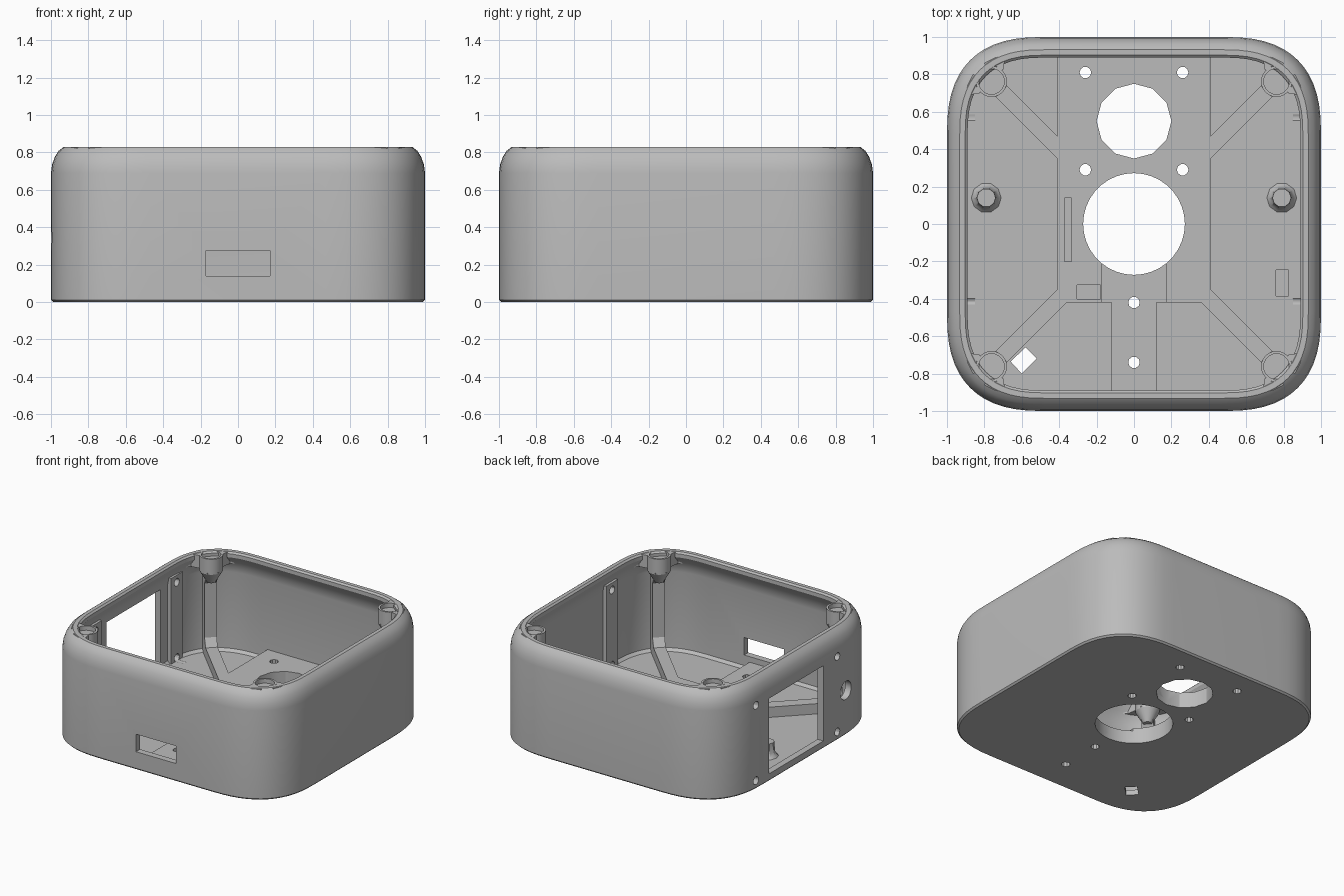
import bpy, bmesh, math
from mathutils import Matrix, Vector

if "Cube" in bpy.data.objects:
    bpy.data.objects.remove(bpy.data.objects["Cube"])

grey = bpy.data.materials.new("plain_grey")
grey.diffuse_color = (0.5, 0.5, 0.5, 1)
grey.use_nodes = True
grey.node_tree.nodes["Principled BSDF"].inputs["Base Color"].default_value = grey.diffuse_color


def finish(name, bm, helper=False):
    bmesh.ops.recalc_face_normals(bm, faces=bm.faces)
    me = bpy.data.meshes.new(name)
    bm.to_mesh(me)
    bm.free()
    ob = bpy.data.objects.new(name, me)
    bpy.context.collection.objects.link(ob)
    if helper:
        ob.hide_render = True
    else:
        me.materials.append(grey)
    return ob


def loft(bm, rings):
    """Join closed rings of points and cap both ends."""
    vs = [[bm.verts.new(p) for p in r] for r in rings]
    n = len(vs[0])
    for a, b in zip(vs, vs[1:]):
        for i in range(n):
            bm.faces.new((a[i], a[(i + 1) % n], b[(i + 1) % n], b[i]))
    bm.faces.new(vs[0][::-1])
    bm.faces.new(vs[-1])


def prism(bm, poly, z0, z1):
    loft(bm, [[(x, y, z) for x, y in poly] for z in (z0, z1)])


def box(bm, x0, x1, y0, y1, z0, z1):
    prism(bm, [(x0, y0), (x1, y0), (x1, y1), (x0, y1)], z0, z1)


def turned(bm, x, y, profile, sides):
    """Stack of circles, profile is (radius, z)."""
    loft(bm, [[(x + r * math.cos(math.tau * i / sides), y + r * math.sin(math.tau * i / sides), z)
               for i in range(sides)] for r, z in profile])


def drill_x(bm, x0, x1, y, z, r, sides=12):
    loft(bm, [[(x, y + r * math.cos(math.tau * i / sides), z + r * math.sin(math.tau * i / sides))
               for i in range(sides)] for x in (x0, x1)])


def outline(inset, z, steps=14):
    """Square with soft superellipse corners."""
    pts = []
    for q in range(4):
        for i in range(steps + 1):
            t = math.pi / 2 * i / steps
            r = 0.53 - inset
            x = 0.47 + r * max(math.cos(t), 0) ** (2 / 2.6)
            y = 0.47 + r * max(math.sin(t), 0) ** (2 / 2.6)
            for _ in range(q):
                x, y = -y, x
            pts.append((x, y, z))
    return pts


def cut(ob, *cutters):
    for c in cutters:
        m = ob.modifiers.new("cut", 'BOOLEAN')
        m.operation, m.solver, m.object = 'DIFFERENCE', 'EXACT', c
    bpy.context.view_layer.update()
    dg = bpy.context.evaluated_depsgraph_get()
    me = bpy.data.meshes.new_from_object(ob.evaluated_get(dg))
    ob.modifiers.clear()
    ob.data = me


# Hollow shell: outside wall, rolled rim, inside wall, floor
bm = bmesh.new()
loft(bm, [outline(i, z) for i, z in [
    (.012, 0), (0, .012), (0, .69), (.006, .735), (.02, .775), (.04, .808), (.068, .83),
    (.097, .83), (.11, .818), (.11, .79), (.08, .74), (.06, .70), (.05, .65),
    (.05, .06), (.07, .04)]])
shell = finish("shell", bm)

# Raised mounting plate and cable strip
bm = bmesh.new()
prism(bm, [(-.41, -.37), (-.36, -.42), (.36, -.42), (.41, -.37), (.41, .945), (-.41, .945)], .02, .12)
plate = finish("mounting_plate", bm)
bm = bmesh.new()
box(bm, -.12, .12, -.945, -.415, .02, .10)
strip = finish("cable_strip", bm)

# Diagonal corner ribs, climbing the wall to the bosses
bm = bmesh.new()
rib = [(.5, .02), (1.2, .02), (1.2, .72), (1.0, .72), (1.1, .6), (1.1, .18), (1.06, .119), (.5, .119)]
for k in range(4):
    a = math.pi / 4 + k * math.pi / 2
    d, s = Vector((math.cos(a), math.sin(a), 0)), Vector((-math.sin(a), math.cos(a), 0))
    loft(bm, [[d * t + s * w + Vector((0, 0, z)) for t, z in rib] for w in (-.043, .043)])
ribs = finish("corner_ribs", bm)

# Corner bosses with shallow round pockets on top, webbed to the rim
bm = bmesh.new()
for sx in (-1, 1):
    for sy in (-1, 1):
        turned(bm, sx * .762, sy * .762, [(.03, .62), (.083, .71), (.083, .829), (.068, .829), (.068, .795)], 24)
bosses = finish("corner_bosses", bm)
bm = bmesh.new()
for sx in (-1, 1):
    for sy in (-1, 1):
        for flip in (False, True):
            p = [(.66, .905), (.69, .885), (.70, .82), (.74, .845), (.79, .835), (.80, .86), (.74, .89)]
            prism(bm, [(sx * (y if flip else x), sy * (x if flip else y)) for x, y in p], .73, .828)
webs = finish("boss_webs", bm)

# Two flared posts on the floor
bm = bmesh.new()
for sx in (-1, 1):
    turned(bm, sx * .79, .14, [(.085, .035), (.07, .05), (.055, .075), (.05, .15)], 10)
posts = finish("posts", bm)

# Vertical screw bars inside both side walls
bm = bmesh.new()
for sx in (-1, 1):
    for y in (-.415, .57):
        box(bm, *sorted((sx * .92, sx * .965)), y - .07, y + .07, .03, .7)
bars = finish("screw_bars", bm)

# Cutters: holes through the floor
bm = bmesh.new()
turned(bm, 0, 0, [(.272, -.1), (.272, .3)], 36)
turned(bm, 0, .55, [(.2, -.1), (.2, .3)], 12)
for x, y in [(-.26, .81), (.26, .81), (-.26, .29), (.26, .29), (0, -.42), (0, -.74)]:
    turned(bm, x, y, [(.031, -.1), (.031, .3)], 10)
prism(bm, [(-.58, -.66), (-.66, -.735), (-.60, -.80), (-.52, -.72)], -.1, .3)
floor_holes = finish("floor_hole_cutter", bm, True)

# Cutters: side window, its screws, round socket and front slot
bm = bmesh.new()
box(bm, -1.2, -.85, -.244, .415, .06, .64)
for y in (-.415, .57):
    for z in (.065, .645):
        drill_x(bm, -1.2, -.85, y, z, .03)
        drill_x(bm, .85, .955, y, z, .03)
drill_x(bm, -1.2, -.85, -.52, .345, .07, 24)
box(bm, -.17, .17, -1.2, -.85, .14, .275)
wall_holes = finish("wall_hole_cutter", bm, True)

# Cutters: shallow pockets and the cable channel
bm = bmesh.new()
box(bm, -.372, -.335, -.2, .14, .09, .3)
box(bm, -.305, -.18, -.4, -.325, .09, .3)
box(bm, .76, .825, -.385, -.245, .025, .3)
pockets = finish("pocket_cutter", bm, True)
bm = bmesh.new()
box(bm, -.17, .17, -.5, -.1, .10, .3)
channel = finish("channel_cutter", bm, True)

cut(shell, floor_holes, wall_holes, pockets)
cut(plate, floor_holes, pockets, channel)
cut(strip, floor_holes)
cut(bars, wall_holes)
for c in (floor_holes, wall_holes, pockets, channel):
    bpy.data.objects.remove(c)

# Smooth the curved parts, keep edges sharp
bpy.ops.object.select_all(action='DESELECT')
for ob in (shell, plate, strip, ribs, bosses, webs, posts, bars):
    ob.select_set(True)
    bpy.context.view_layer.objects.active = ob
bpy.ops.object.shade_smooth_by_angle(angle=math.radians(30))
